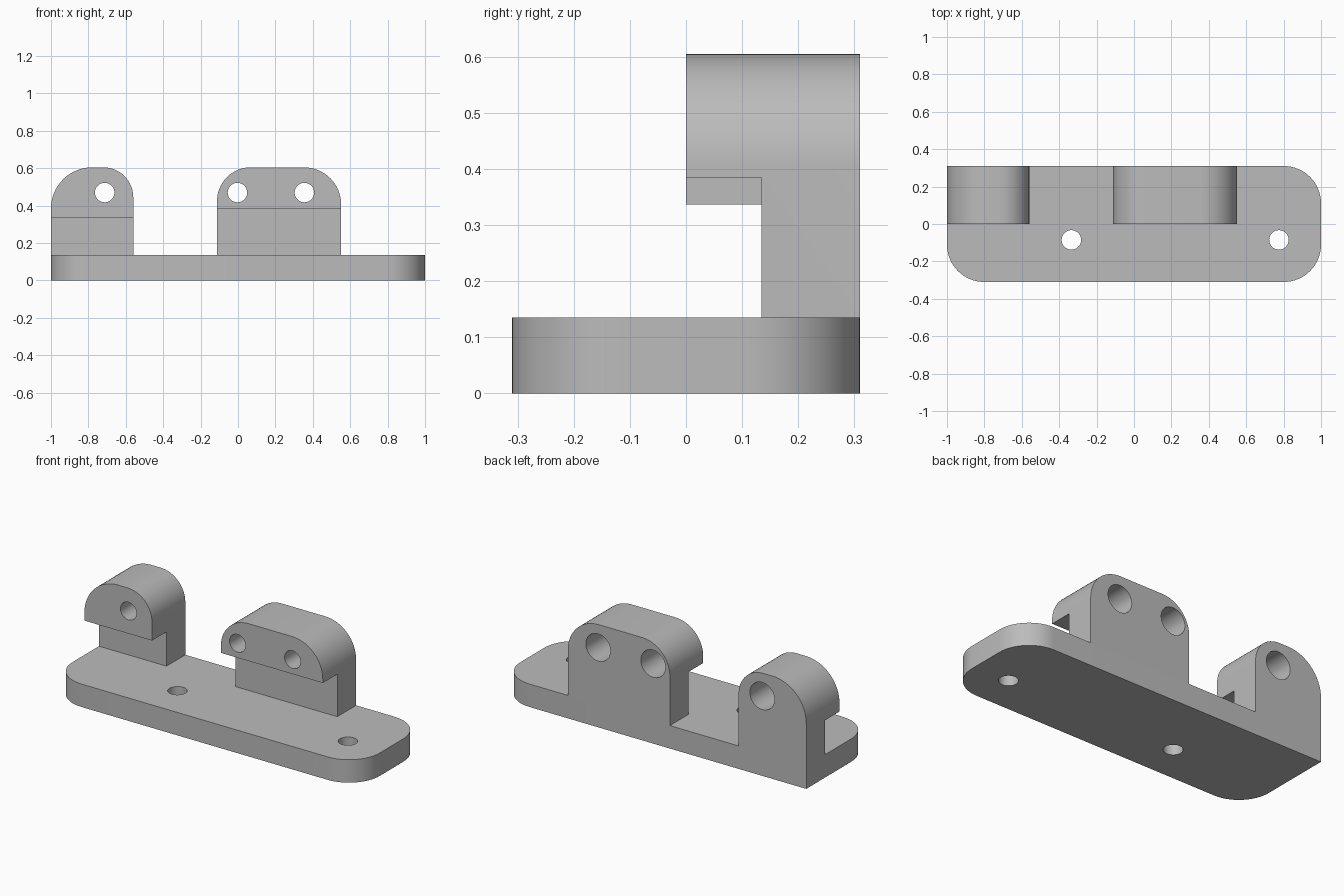
import bpy, bmesh, math
from mathutils import Vector

if "Cube" in bpy.data.objects:
    bpy.data.objects.remove(bpy.data.objects["Cube"], do_unlink=True)

grey = bpy.data.materials.new("Matte grey")
grey.use_nodes = True
grey.diffuse_color = (0.5, 0.5, 0.5, 1)
grey.node_tree.nodes["Principled BSDF"].inputs["Base Color"].default_value = (0.5, 0.5, 0.5, 1)

BASE_TOP = 0.135
TOP = 0.605
DEPTH = 0.31       # half depth of the base, and full depth of the lugs
STEM_FRONT = 0.135
HOLE_R = 0.052
BORE_R = 0.08
BORE_DEPTH = 0.19
HOLE_Z = 0.47


def rounded_rect(x0, x1, y0, y1, radii, steps=16):
    """Outline with one radius per corner, counter-clockwise from lower left."""
    corners = [(x0, y0, 1, 1), (x1, y0, -1, 1), (x1, y1, -1, -1), (x0, y1, 1, -1)]
    points = []
    for i, ((x, y, sx, sy), r) in enumerate(zip(corners, radii)):
        if r == 0:
            points.append((x, y))
            continue
        for k in range(steps + 1):
            a = math.pi + math.pi / 2 * (i + k / steps)
            points.append((x + sx * r + r * math.cos(a), y + sy * r + r * math.sin(a)))
    return points


def extrude(name, outline, offset):
    """Solid made by sweeping a closed outline of 3D points along an offset."""
    bm = bmesh.new()
    face = bm.faces.new([bm.verts.new(p) for p in outline])
    swept = bmesh.ops.extrude_face_region(bm, geom=[face])["geom"]
    bmesh.ops.translate(bm, vec=Vector(offset),
                        verts=[v for v in swept if isinstance(v, bmesh.types.BMVert)])
    bmesh.ops.recalc_face_normals(bm, faces=bm.faces)
    mesh = bpy.data.meshes.new(name)
    bm.to_mesh(mesh)
    bm.free()
    mesh.materials.append(grey)
    obj = bpy.data.objects.new(name, mesh)
    bpy.context.collection.objects.link(obj)
    return obj


def activate(obj):
    bpy.ops.object.select_all(action='DESELECT')
    obj.select_set(True)
    bpy.context.view_layer.objects.active = obj


def cut(obj, cutter):
    """Subtract the cutter and discard it."""
    mod = obj.modifiers.new("Cut", 'BOOLEAN')
    mod.operation, mod.solver, mod.object = 'DIFFERENCE', 'EXACT', cutter
    activate(obj)
    bpy.ops.object.modifier_apply(modifier=mod.name)
    bpy.data.objects.remove(cutter, do_unlink=True)


def drill(obj, centre, radius, length, along_y):
    """Round hole centred on a point, along y or z."""
    rot = (math.pi / 2, 0, 0) if along_y else (0, 0, 0)
    bpy.ops.mesh.primitive_cylinder_add(vertices=48, radius=radius, depth=length,
                                        location=centre, rotation=rot)
    cutter = bpy.context.object
    cutter.data.materials.append(grey)
    cut(obj, cutter)


def finish(obj):
    activate(obj)
    bpy.ops.object.shade_smooth_by_angle(angle=math.radians(30))


# Base plate: square only at the back right corner
plan = rounded_rect(-1, 1, -DEPTH, DEPTH, (0.2, 0.2, 0.2, 0))
base = extrude("base_plate", [(x, y, 0) for x, y in plan], (0, 0, BASE_TOP))
for x in (-0.335, 0.775):
    drill(base, (x, -0.085, BASE_TOP / 2), HOLE_R, 0.5, False)
finish(base)


def lug(name, x0, x1, r_right, r_left, undercut_top, holes):
    """Upright block with rounded top, undercut front and counterbored holes."""
    front = rounded_rect(x0, x1, BASE_TOP, TOP, (0, 0, r_left, r_right))
    obj = extrude(name, [(x, 0, z) for x, z in front], (0, DEPTH, 0))
    notch = rounded_rect(-0.2, STEM_FRONT, 0, undercut_top, (0, 0, 0, 0))
    cut(obj, extrude("notch_cutter", [(x0 - 0.1, y, z) for y, z in notch],
                     (x1 - x0 + 0.2, 0, 0)))
    for x in holes:
        drill(obj, (x, DEPTH / 2, HOLE_Z), HOLE_R, 1, True)
        drill(obj, (x, DEPTH, HOLE_Z), BORE_R, 2 * BORE_DEPTH, True)
    finish(obj)


# Uprights
lug("narrow_lug", -1, -0.56, 0.22, 0.16, 0.337, [-0.713])
lug("wide_lug", -0.112, 0.552, 0.18, 0.2, 0.385, [-0.003, 0.355])
